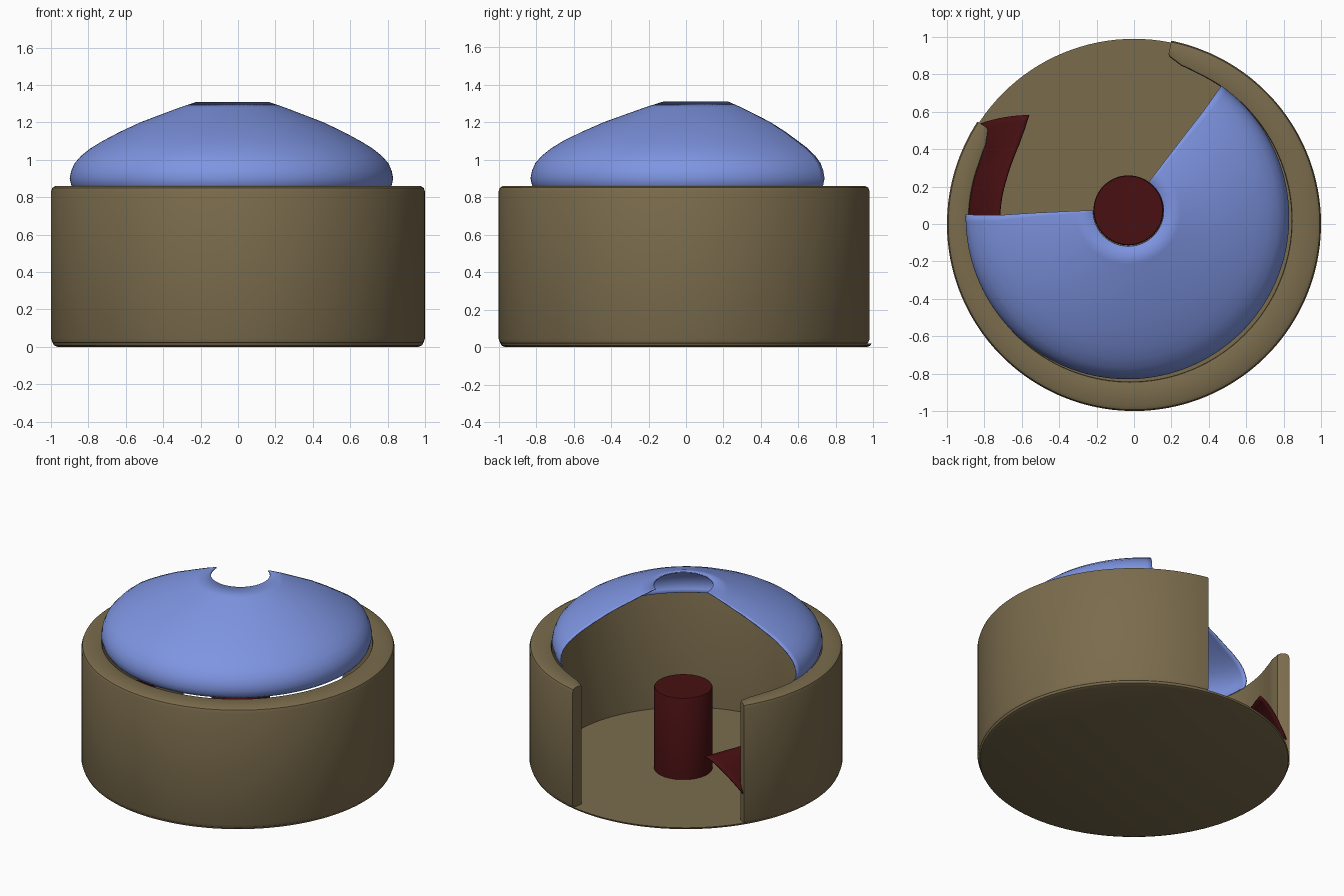
import bpy, bmesh, math

if "Cube" in bpy.data.objects:
    bpy.data.objects.remove(bpy.data.objects["Cube"])


def material(name, rgb):
    m = bpy.data.materials.new(name)
    m.diffuse_color = (*rgb, 1)
    m.use_nodes = True
    m.node_tree.nodes["Principled BSDF"].inputs["Base Color"].default_value = m.diffuse_color
    return m


TAN = material("tan", (0.195, 0.148, 0.073))
BLUE = material("blue", (0.21, 0.30, 0.76))
RED = material("dark_red", (0.065, 0.005, 0.006))


def finish(name, bm, mat, angle=35):
    bmesh.ops.recalc_face_normals(bm, faces=bm.faces)
    me = bpy.data.meshes.new(name)
    bm.to_mesh(me)
    bm.free()
    me.materials.append(mat)
    ob = bpy.data.objects.new(name, me)
    bpy.context.collection.objects.link(ob)
    bpy.ops.object.select_all(action='DESELECT')
    ob.select_set(True)
    bpy.context.view_layer.objects.active = ob
    bpy.ops.object.shade_smooth_by_angle(angle=math.radians(angle))
    return ob


def loft(rows, closed=False, caps=False):
    """Skin a list of point rows; closed joins each row into a ring."""
    bm = bmesh.new()
    vs = [[bm.verts.new(p) for p in row] for row in rows]
    n = len(rows[0])
    for a, b in zip(vs, vs[1:]):
        for i in range(n if closed else n - 1):
            j = (i + 1) % n
            bm.faces.new((a[i], a[j], b[j], b[i]))
    if caps:
        bm.faces.new(vs[0])
        bm.faces.new(vs[-1])
    return bm


def lerp_table(table, t):
    for (t0, v0), (t1, v1) in zip(table, table[1:]):
        if t <= t1:
            return v0 + (v1 - v0) * (t - t0) / (t1 - t0)
    return table[-1][1]


def disc_stack(profile, cx, cy, n):
    return loft([[(cx + r * math.cos(math.tau * i / n), cy + r * math.sin(math.tau * i / n), z)
                  for i in range(n)] for r, z in profile], closed=True, caps=True)


# Cup wall: open ring, inner lip rounded off towards both ends
START, END = 146.8, 438.5
END_GAP = [(0, 0.05), (0.5, 0.036), (2, 0.026), (5, 0.008), (12, 0)]


def wall_section(deg):
    a = math.radians(deg)
    c, s = math.cos(a), math.sin(a)
    ri = 0.862 - 0.02 * c + 0.02 * s
    ri += lerp_table(END_GAP, min(deg - START, END - deg))
    prof = [(0.975, 0.010), (0.992, 0.022), (1, 0.045), (1, 0.83), (0.993, 0.85), (0.975, 0.86),
            (ri + 0.015, 0.86), (ri + 0.004, 0.856), (ri, 0.845), (ri, 0.010)]
    return [(r * c, r * s, z) for r, z in prof]


angles = [START + d for d in (0, 0.5, 1, 2, 3.5, 5, 8, 12)]
angles += [START + 12 + (END - START - 24) * i / 110 for i in range(1, 110)]
angles += [END - d for d in (12, 8, 5, 3.5, 2, 1, 0.5, 0)]
finish("cup_wall", loft([wall_section(d) for d in angles], closed=True, caps=True), TAN)

# Cup floor
finish("cup_floor", disc_stack([(0.965, 0), (0.985, 0.008), (0.99, 0.02)], 0, 0, 128), TAN)

# Centre post
finish("centre_post", disc_stack([(0.187, 0.015), (0.187, 0.585), (0.183, 0.592)], -0.03, 0.073, 64), RED)

# Cut-away dome with a hole at the crown
DOME = [(0.845, 0.845), (0.857, 0.865), (0.865, 0.90), (0.857, 0.94), (0.84, 0.98), (0.805, 1.02),
        (0.755, 1.06), (0.69, 1.10), (0.60, 1.148), (0.49, 1.20), (0.38, 1.242), (0.28, 1.28), (0.19, 1.31)]


def dome_row(r, z):
    t = max(0, (z - 1.1) / 0.21)
    cx, cy = -0.035 + 0.005 * t, 0.035 + 0.035 * t
    row = []
    for i in range(97):
        a = math.radians(179 + 235.5 * i / 96)
        row.append((cx + r * math.cos(a), cy + r * math.sin(a), z))
    return row


dome = finish("dome", loft([dome_row(r, z) for r, z in DOME]), BLUE, 50)
mod = dome.modifiers.new("thickness", 'SOLIDIFY')
mod.thickness = 0.008

# Curved shelf on the inside of the wall, sloping down to it
INNER = [(134, 0.81), (139, 0.775), (145, 0.75), (152, 0.735), (160, 0.725), (176, 0.72), (222, 0.74)]
rows = []
for i in range(41):
    t = i / 40
    d_in, d_out = 134 + 88 * t, 147 + 75 * t
    r_in, r_out = lerp_table(INNER, d_in), 0.985 - 0.09 * min(1, t * 6)
    row = []
    for k in range(9):
        u = k / 8
        a = math.radians(d_in + (d_out - d_in) * u)
        r = r_in + (r_out - r_in) * u
        row.append((r * math.cos(a), r * math.sin(a), 0.435 - 0.21 * u ** 1.5))
    rows.append(row)
shelf = finish("inner_shelf", loft(rows), RED, 50)
mod = shelf.modifiers.new("thickness", 'SOLIDIFY')
mod.thickness = 0.01
